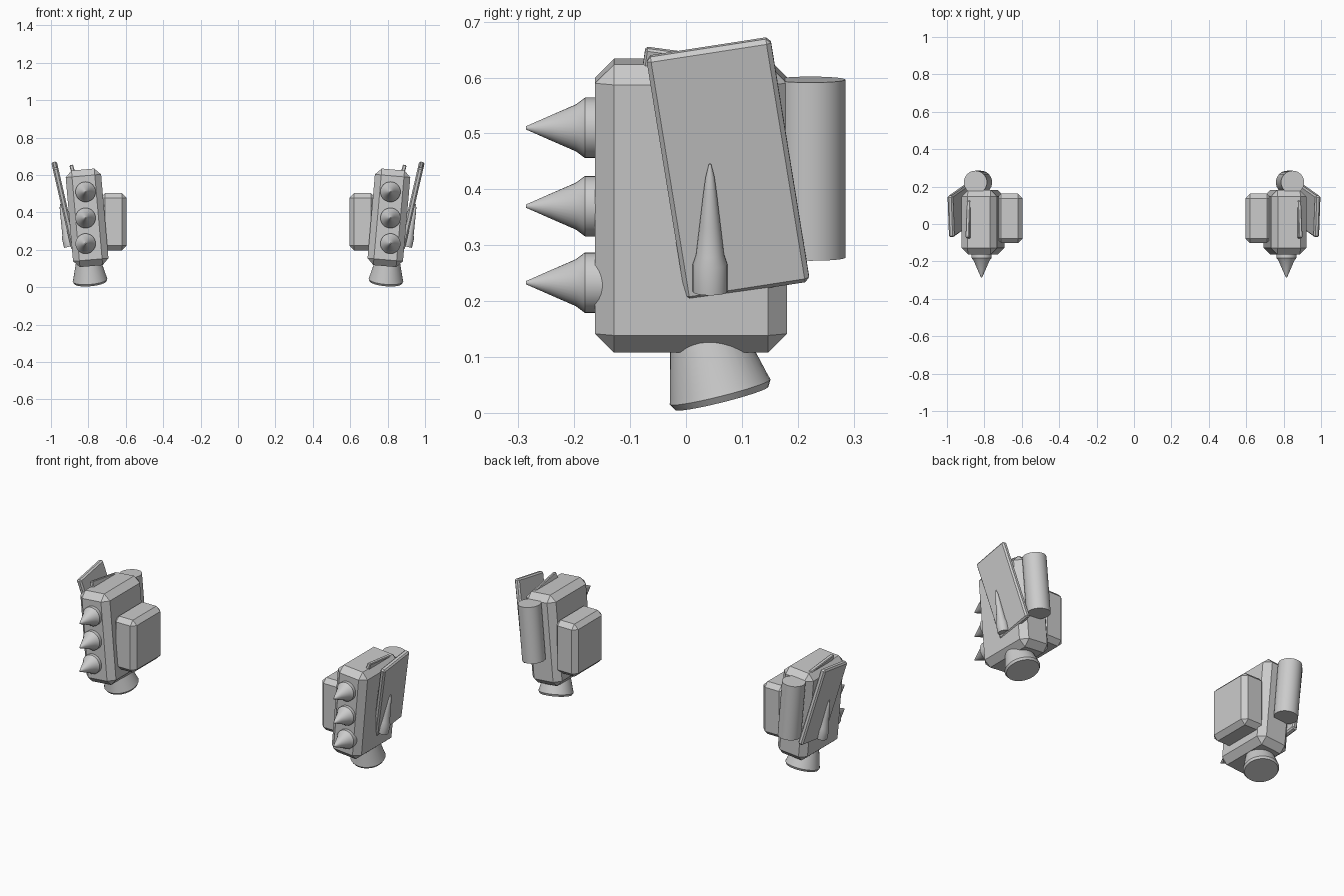
import bpy, bmesh
from math import radians, cos, sin, tau
from mathutils import Matrix, Vector, Euler

cube = bpy.data.objects.get("Cube")
if cube:
    bpy.data.objects.remove(cube, do_unlink=True)

grey = bpy.data.materials.new("plain_grey")
grey.use_nodes = True
grey.diffuse_color = (0.6, 0.6, 0.6, 1)
grey.node_tree.nodes["Principled BSDF"].inputs["Base Color"].default_value = (0.6, 0.6, 0.6, 1)


def finish(name, bm, loc, rot):
    """Place the left-hand part and mirror it to the right."""
    turn = Euler([radians(a) for a in rot]).to_matrix().to_4x4()
    bm.transform(Matrix.Translation(loc) @ turn)
    bmesh.ops.recalc_face_normals(bm, faces=bm.faces)
    mesh = bpy.data.meshes.new(name)
    bm.to_mesh(mesh)
    bm.free()
    mesh.materials.append(grey)
    obj = bpy.data.objects.new(name, mesh)
    bpy.context.collection.objects.link(obj)
    bpy.ops.object.select_all(action="DESELECT")
    obj.select_set(True)
    bpy.context.view_layer.objects.active = obj
    bpy.ops.object.shade_smooth_by_angle(angle=radians(30))
    obj.modifiers.new("Mirror", "MIRROR").use_axis[0] = True
    return obj


def box(name, size, bevel, loc, rot=(0, 0, 0)):
    bm = bmesh.new()
    bmesh.ops.create_cube(bm, size=1)
    bmesh.ops.scale(bm, vec=size, verts=bm.verts)
    bmesh.ops.bevel(bm, geom=bm.edges[:], offset=bevel, segments=1,
                    affect="EDGES", profile=0.5)
    return finish(name, bm, loc, rot)


def lathe(name, profile, loc, rot=(0, 0, 0), sides=32):
    """Closed turned solid from (radius, height) points."""
    bm = bmesh.new()
    rings = [[bm.verts.new((r * cos(tau * i / sides), r * sin(tau * i / sides), z))
              for i in range(sides)] for r, z in profile]
    for low, high in zip(rings, rings[1:]):
        for i in range(sides):
            j = (i + 1) % sides
            bm.faces.new((low[i], low[j], high[j], high[i]))
    bm.faces.new(rings[0])
    bm.faces.new(rings[-1])
    return finish(name, bm, loc, rot)


# Leaning pod body and the upright box on its inner side
LEAN = 5
box("pod_body", (0.19, 0.343, 0.518), 0.034, (0.807, 0.009, 0.371), (0, LEAN, 0))
box("inner_box", (0.14, 0.265, 0.305), 0.025, (0.665, 0.03, 0.35))

# Tank on the back
lathe("rear_tank", [(0.062, -0.16), (0.062, 0.16)], (0.834, 0.223, 0.437), (0, LEAN, 0))

# Row of front spikes
spike = [(0.054, -0.03), (0.054, 0.018), (0.042, 0.034), (0.022, 0.08), (0.003, 0.123)]
for label, z in (("lower", 0.233), ("middle", 0.37), ("upper", 0.51)):
    lathe(label + "_spike", spike, (0.815, -0.163, z), (90, 0, 0))

# Exhaust nozzle, swept to the rear
lathe("nozzle", [(0.086, 0), (0.093, 0.012), (0.09, 0.022), (0.062, 0.135)],
      (0.79, 0.064, 0.026), (14, LEAN, 0))

# Outer wing plate and the small fin rising from the top
box("outer_wing", (0.03, 0.225, 0.452), 0.008, (0.93, 0.075, 0.437), (9, 13, 0))
box("top_fin", (0.02, 0.2, 0.18), 0.004, (0.864, 0.014, 0.555), (-8, 16, 0))

# Small missile against the wing
missile = [(0.031, 0), (0.031, 0.05), (0.025, 0.068), (0.019, 0.12),
           (0.012, 0.18), (0.008, 0.21), (0.002, 0.234)]
lathe("missile", missile, (0.9, 0.043, 0.217), (0, 12.5, 0))
